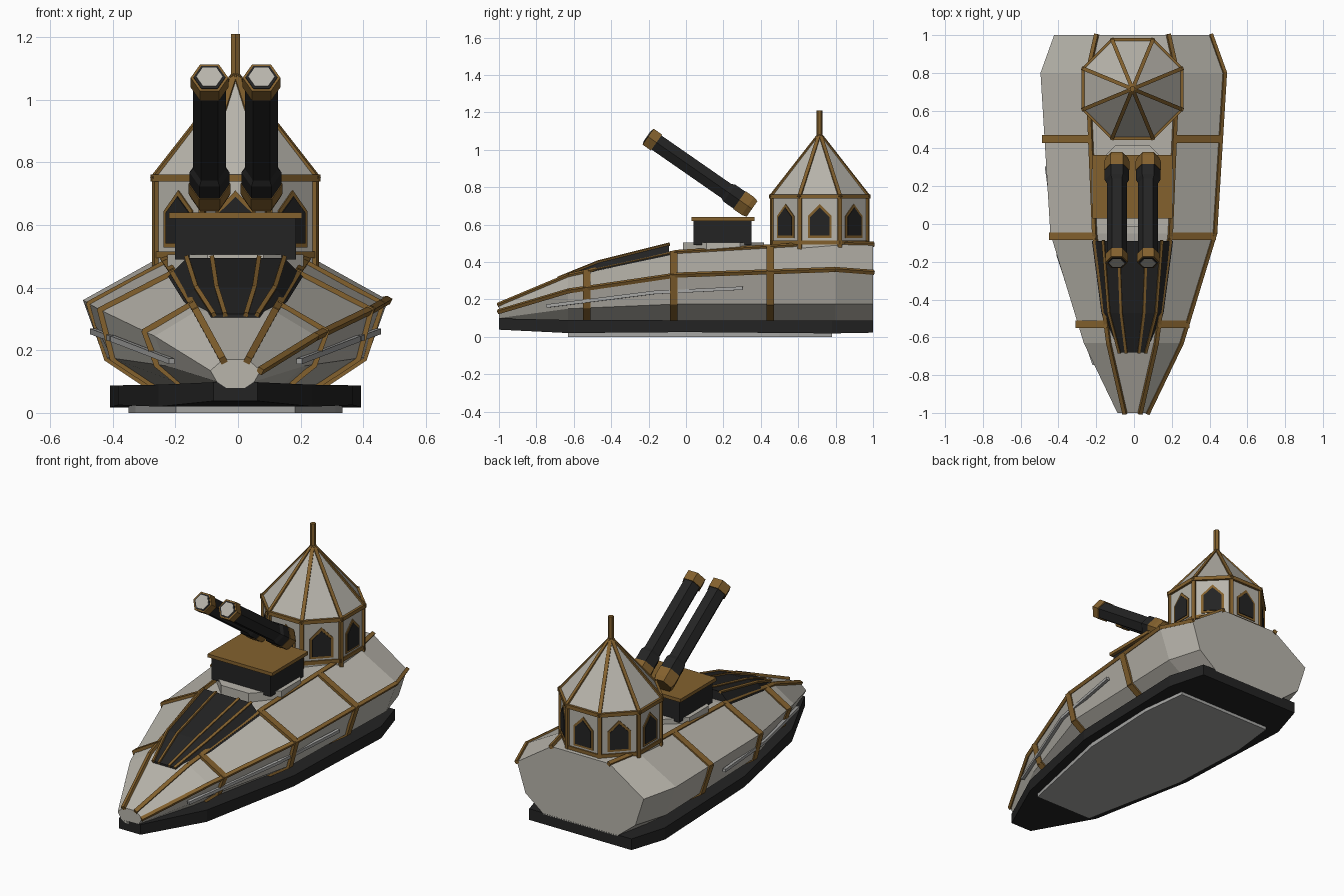
import bpy, bmesh, math
from mathutils import Vector, Matrix

cube = bpy.data.objects.get("Cube")
if cube:
    bpy.data.objects.remove(cube, do_unlink=True)

CX = -0.008  # centre plane of the hull


def material(name, color):
    m = bpy.data.materials.new(name)
    m.use_nodes = True
    m.diffuse_color = (*color, 1)
    m.node_tree.nodes["Principled BSDF"].inputs["Base Color"].default_value = (*color, 1)
    return m


PALE = material("pale_plating", (0.48, 0.46, 0.41))
BRONZE = material("bronze_trim", (0.23, 0.12, 0.027))
BLACK = material("black_iron", (0.017, 0.017, 0.017))
STEEL = material("grey_steel", (0.38, 0.38, 0.37))


def finish(name, bm, mat):
    bmesh.ops.recalc_face_normals(bm, faces=bm.faces)
    mesh = bpy.data.meshes.new(name)
    bm.to_mesh(mesh)
    bm.free()
    mesh.materials.append(mat)
    ob = bpy.data.objects.new(name, mesh)
    bpy.context.collection.objects.link(ob)
    return ob


def add_loft(bm, rings):
    """Skin a list of equal-sized point rings and cap both ends."""
    vs = [[bm.verts.new(p) for p in r] for r in rings]
    n = len(vs[0])
    for a, b in zip(vs, vs[1:]):
        for i in range(n):
            j = (i + 1) % n
            bm.faces.new((a[i], a[j], b[j], b[i]))
    bm.faces.new(vs[0])
    bm.faces.new(vs[-1])


def loft(name, rings, mat):
    bm = bmesh.new()
    add_loft(bm, rings)
    return finish(name, bm, mat)


def beams(name, paths, width, thick, mat):
    """Rectangular bars along (start, end, normal) segments."""
    bm = bmesh.new()
    for p, q, normal in paths:
        p, q = Vector(p), Vector(q)
        d = (q - p).normalized()
        side = d.cross(Vector(normal)).normalized() * width / 2
        up = side.cross(d).normalized() * thick / 2
        ext = d * thick * 0.25
        add_loft(bm, [[c + side + up, c - side + up, c - side - up, c + side - up]
                      for c in (p - ext, q + ext)])
    return finish(name, bm, mat)


def ngon(cx, cy, z, r, n=8, turn=0.5):
    return [Vector((cx + r * math.cos((i + turn) * math.tau / n),
                    cy + r * math.sin((i + turn) * math.tau / n), z)) for i in range(n)]


def box(name, x, y0, y1, z0, z1, mat):
    return loft(name, [[(CX - x, y0, z), (CX + x, y0, z), (CX + x, y1, z), (CX - x, y1, z)]
                       for z in (z0, z1)], mat)


# Hull stations: y, then (half width, z) of deck edge, gunwale, chine, bottom
STATIONS = [
    (-1.00, (.04, .17), (.08, .135), (.06, .10), (.03, .08)),
    (-0.63, (.125, .325), (.258, .245), (.22, .15), (.14, .08)),
    (-0.05, (.20, .45), (.435, .33), (.395, .175), (.25, .08)),
    (0.80, (.235, .50), (.487, .36), (.42, .175), (.28, .08)),
    (1.00, (.19, .495), (.415, .345), (.36, .175), (.24, .08)),
]


def section(y, side):
    """Points down one side of the hull at y."""
    for a, b in zip(STATIONS, STATIONS[1:]):
        if y <= b[0]:
            t = (y - a[0]) / (b[0] - a[0])
            pts = [Vector(p).lerp(Vector(q), t) for p, q in zip(a[1:], b[1:])]
            return [Vector((CX + side * p.x, y, p.y)) for p in pts]


loft("hull", [section(s[0], 1) + section(s[0], -1)[::-1] for s in STATIONS], PALE)

# Hull trim: deck edges, one gunwale, and cross ribs
for side, label in ((1, "left"), (-1, "right")):
    secs = [section(s[0], side) for s in STATIONS]
    beams(label + "_deck_trim", [(a[0], b[0], (side * .5, 0, 1)) for a, b in zip(secs, secs[1:])],
          .022, .022, BRONZE)
    ribs = []
    for y in (-.53, -.065, .45):
        pts = section(y, side)
        for p, q in zip(pts, pts[1:]):
            ribs.append((p, q, (q - p).cross(Vector((0, 1, 0)))))
    beams(label + "_hull_ribs", ribs, .04, .022, BRONZE)
    rod = [Vector((CX + side * x, y, z)) for x, y, z in
           ((.205, -.74, .165), (.392, -.17, .237), (.455, .3, .26))]
    beams(label + "_side_rail", [(a, b, (0, 0, 1)) for a, b in zip(rod, rod[1:])], .018, .018, STEEL)
    if side == 1:
        beams("left_gunwale_trim", [(a[1], b[1], (.6, 0, 1)) for a, b in zip(secs, secs[1:])],
              .02, .02, BRONZE)

# Skirt under the hull and bottom plate
loft("skirt", [[(CX - w, y, lo), (CX + w, y, lo), (CX + w, y, hi), (CX - w, y, hi)]
               for y, w, lo, hi in ((-1, .07, .038, .098), (-.63, .245, .02, .09), (0, .375, .025, .088),
                                    (.78, .4, .018, .088), (1, .335, .022, .088))], BLACK)
loft("bottom_plate", [[(CX - w, y, 0), (CX + w, y, 0), (CX + w, y, .03), (CX - w, y, .03)]
                      for y, w in ((-.63, .19), (0, .32), (.5, .342), (.78, .31))], STEEL)

# Ribbed foredeck cover
COVER = ((-.68, .09, .285, .07, .315), (-.47, .165, .355, .125, .4), (-.09, .215, .435, .155, .495))
loft("foredeck_cover", [[(CX - w, y, zl), (CX - v, y, zh), (CX + v, y, zh), (CX + w, y, zl)]
                        for y, w, zl, v, zh in COVER], BLACK)
strips = []
for k in (-1, -.48, .48, 1):
    line = [(CX + k * v, y, zh) for y, w, zl, v, zh in COVER]
    strips += [(a, b, (k * .4, 0, 1)) for a, b in zip(line, line[1:])]
beams("foredeck_strips", strips, .014, .014, BRONZE)

# Gun turret
loft("turret_ring", [ngon(CX, .2, z, .235) for z in (.44, .505)], PALE)
box("turret_box", .193, .04, .35, .49, .622, BLACK)
box("turret_lid", .212, .03, .365, .62, .64, BRONZE)

# Twin guns: hexagonal pieces along a raised axis
MUZZLE, BREECH = Vector((0, -.203, 1.07)), Vector((0, .353, .684))
AXIS = (BREECH - MUZZLE).normalized()
UP = Vector((1, 0, 0)).cross(AXIS)


def gun_ring(x, s, r):
    return [MUZZLE + AXIS * s + Vector((x + r * math.cos(a), 0, 0)) + UP * r * math.sin(a)
            for a in (i * math.tau / 6 for i in range(6))]


for x, label in ((CX + .083, "left"), (CX - .083, "right")):
    for part, steps, mat in (
            ("barrel", ((.05, .053), (.57, .053)), BLACK),
            ("collar", ((.51, .053), (.53, .064), (.6, .064)), BLACK),
            ("breech", ((.595, .067), (.65, .067), (.677, .058)), BRONZE),
            ("muzzle", ((0, .06), (.055, .06)), BRONZE),
            ("bore_rim", ((-.003, .051), (.01, .051)), BLACK),
            ("bore", ((-.006, .042), (.002, .042)), PALE)):
        loft(label + "_gun_" + part, [gun_ring(x, s, r) for s, r in steps], mat)

# Octagonal tower
TY = .715
K = 1 / math.cos(math.pi / 8)
R = .255 * K
low, high = ngon(CX, TY, .46, R), ngon(CX, TY, .75, R)
eave = ngon(CX, TY, .75, .262 * K)
apex = Vector((CX, TY, 1.085))
loft("tower_walls", [low, high], PALE)
loft("tower_roof", [eave, ngon(CX, TY, 1.085, .006)], PALE)
centre = Vector((CX, TY, 0))
posts, bands, ridges = [], [], []
for i in range(8):
    j = (i + 1) % 8
    out = (low[i] - centre) * Vector((1, 1, 0)).x
    out.z = 0
    posts.append((low[i], high[i], out))
    ridges.append((eave[i], apex, (out.x, out.y, .3)))
    bands.append((eave[i], eave[j], (0, 0, 1)))
    drop = Vector((0, 0, .045))
    bands.append((low[i] + drop, low[j] + drop, (0, 0, 1)))
beams("tower_corner_posts", posts, .022, .016, BRONZE)
beams("tower_bands", bands, .014, .022, BRONZE)
beams("tower_roof_ridges", ridges, .02, .014, BRONZE)
loft("tower_mast", [ngon(CX, TY, z, .016, 6) for z in (1.06, 1.21)], BRONZE)

# Pointed windows on every tower wall
for name, w, z0, z1, z2, depth, mat in (("window_frames", .064, .528, .645, .71, .005, BRONZE),
                                        ("window_panes", .051, .541, .64, .69, .009, BLACK)):
    bm = bmesh.new()
    outline = ((-w, z0), (w, z0), (w, z1), (0, z2), (-w, z1))
    for i in range(8):
        spin = Matrix.Translation(centre) @ Matrix.Rotation(i * math.tau / 8, 4, 'Z')
        add_loft(bm, [[spin @ Vector((d, u, z)) for u, z in outline] for d in (.254, .255 + depth)])
    finish(name, bm, mat)
